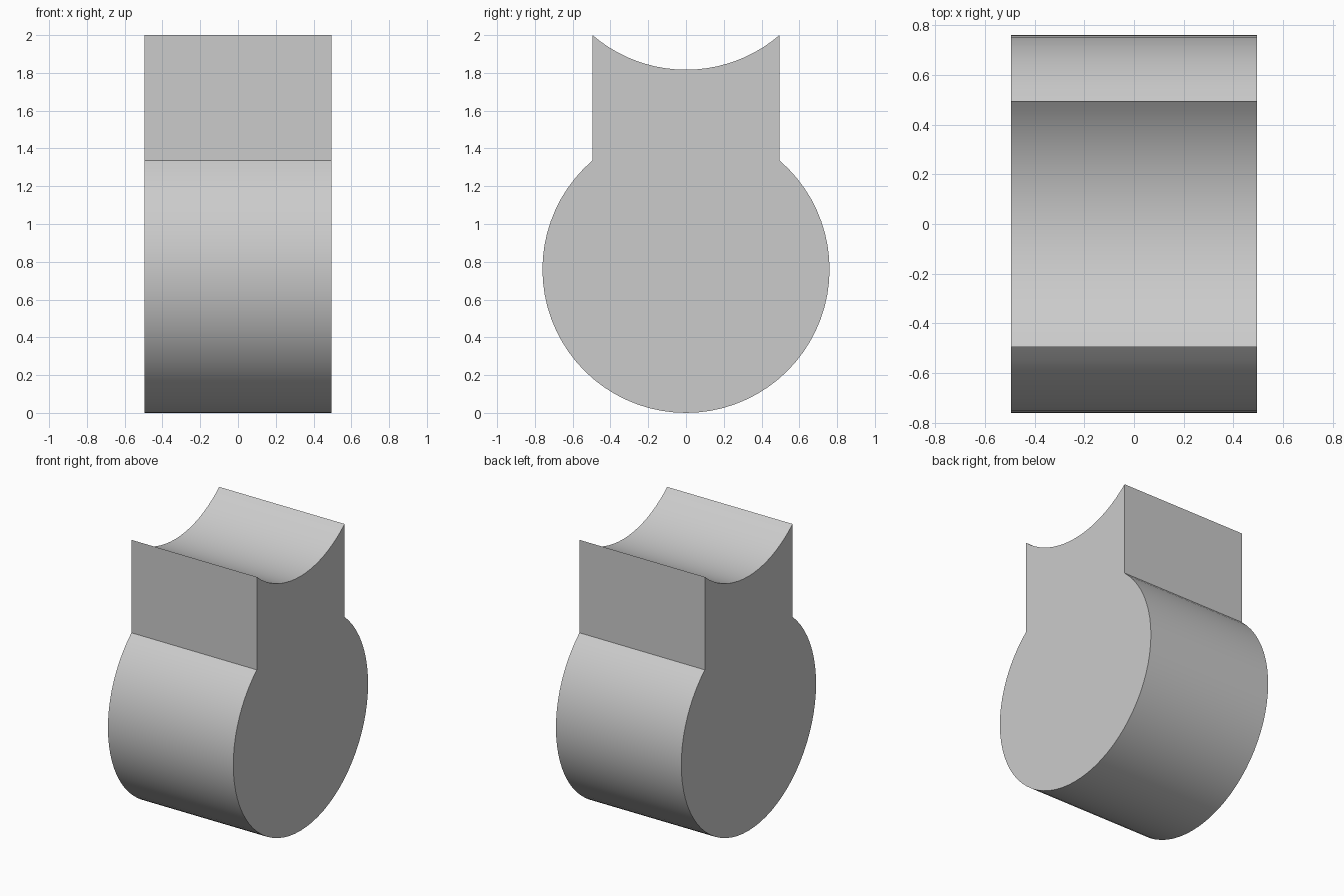
import bpy, bmesh
from math import sin, cos, asin, pi

old = bpy.data.objects.get("Cube")
if old:
    bpy.data.objects.remove(old, do_unlink=True)

R = 0.76        # radius of the round body and of the saddle
HALF = 0.495    # half width of the neck, and half depth along x
TOP = 2.0
SPREAD = asin(HALF / R)


def arc(centre_z, start, end, steps):
    """Points (y, z) on a circle, angle measured from straight up."""
    return [(R * sin(start + (end - start) * i / steps),
             centre_z + R * cos(start + (end - start) * i / steps))
            for i in range(steps + 1)]


# Material
grey = bpy.data.materials.new("light_grey")
grey.use_nodes = True
colour = (0.6, 0.6, 0.6, 1)
grey.diffuse_color = colour
grey.node_tree.nodes["Principled BSDF"].inputs["Base Color"].default_value = colour

# Side profile: round body, then the concave saddle on top of the neck
body = arc(R, SPREAD, 2 * pi - SPREAD, 56)
saddle = arc(TOP + R * cos(SPREAD), pi + SPREAD, pi - SPREAD, 20)
profile = body + saddle

# Extrude the profile along x
bm = bmesh.new()
face = bm.faces.new([bm.verts.new((-HALF, y, z)) for y, z in profile])
result = bmesh.ops.extrude_face_region(bm, geom=[face])
moved = [g for g in result["geom"] if isinstance(g, bmesh.types.BMVert)]
bmesh.ops.translate(bm, verts=moved, vec=(2 * HALF, 0, 0))
bmesh.ops.recalc_face_normals(bm, faces=bm.faces)
mesh = bpy.data.meshes.new("saddle_block")
bm.to_mesh(mesh)
bm.free()
mesh.materials.append(grey)

block = bpy.data.objects.new("saddle_block", mesh)
bpy.context.collection.objects.link(block)
bpy.ops.object.select_all(action="DESELECT")
block.select_set(True)
bpy.context.view_layer.objects.active = block
bpy.ops.object.shade_smooth_by_angle()
